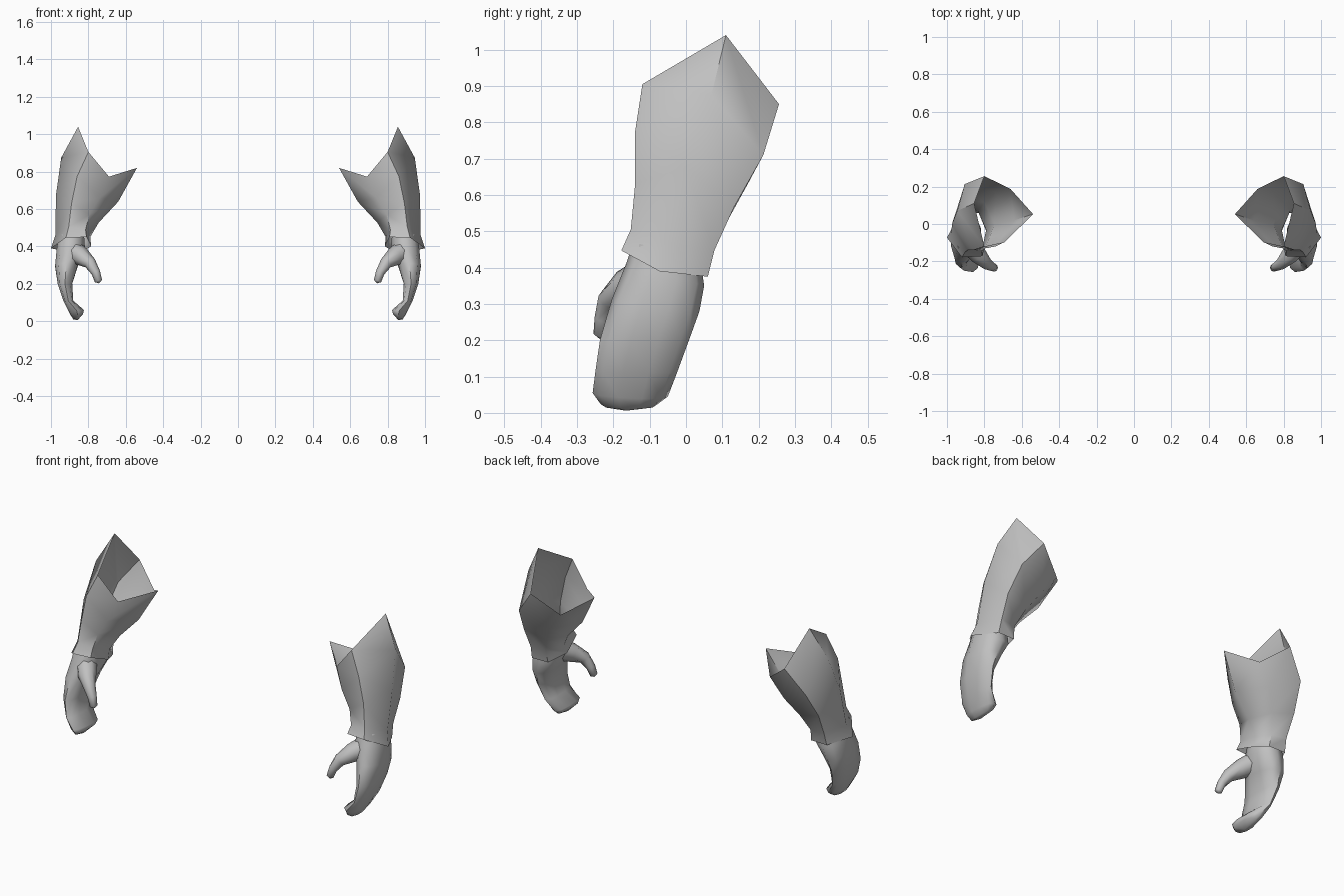
import bpy, bmesh, math
from mathutils import Vector

if "Cube" in bpy.data.objects:
    bpy.data.objects.remove(bpy.data.objects["Cube"])

grey = bpy.data.materials.new("light_grey")
grey.diffuse_color = (0.53, 0.53, 0.53, 1)
grey.use_nodes = True
grey.node_tree.nodes["Principled BSDF"].inputs["Base Color"].default_value = grey.diffuse_color


def loft(name, rings, cap_start=None, cap_end=None):
    """Skin a list of equal-sized rings, fan the ends to a point, mirror across x."""
    bm = bmesh.new()
    loops = [[bm.verts.new(p) for p in ring] for ring in rings]
    n = len(loops[0])
    for a, b in zip(loops, loops[1:]):
        for i in range(n):
            j = (i + 1) % n
            bm.faces.new((a[i], a[j], b[j], b[i]))
    for loop, tip in ((loops[0], cap_start), (loops[-1], cap_end)):
        if tip:
            v = bm.verts.new(tip)
            for i in range(n):
                bm.faces.new((loop[i], loop[(i + 1) % n], v))
    bmesh.ops.recalc_face_normals(bm, faces=bm.faces)
    # an open tube must still face away from its own axis
    f = bm.faces[0] if not cap_end else None
    if f:
        mid = sum((v.co for v in loops[0] + loops[1]), Vector()) / (2 * n)
        if f.normal.dot(f.calc_center_median() - mid) < 0:
            bmesh.ops.reverse_faces(bm, faces=bm.faces)
    me = bpy.data.meshes.new(name)
    bm.to_mesh(me)
    bm.free()
    ob = bpy.data.objects.new(name, me)
    bpy.context.collection.objects.link(ob)
    me.materials.append(grey)
    # centre the pair with a mirrored twin
    m = ob.modifiers.new("pair", 'MIRROR')
    m.use_mirror_merge = False
    bpy.ops.object.select_all(action='DESELECT')
    ob.select_set(True)
    bpy.context.view_layer.objects.active = ob
    bpy.ops.object.shade_smooth_by_angle(angle=math.radians(60))
    return ob


# Sleeve: six-sided open tube with a jagged rim and flared cuff
# corner order: front, outer, back outer, back inner, inner, front inner
loft("sleeve", [
    [(.80, -.12, .905), (.855, .11, 1.04), (.80, .256, .85),
     (.66, .187, .74), (.54, .053, .82), (.69, -.096, .773)],
    [(.86, -.14, .775), (.945, .07, .875), (.905, .213, .71),
     (.74, .17, .63), (.64, .02, .64), (.74, -.12, .66)],
    [(.89, -.14, .63), (.973, .0, .677), (.93, .133, .568),
     (.80, .115, .53), (.745, .0, .527), (.795, -.13, .57)],
    [(.905, -.152, .505), (.977, -.05, .46), (.925, .078, .447),
     (.835, .07, .44), (.79, -.03, .45), (.815, -.145, .49)],
    [(.92, -.178, .447), (1.0, -.073, .39), (.93, .06, .375),
     (.83, .058, .375), (.785, -.05, .40), (.81, -.172, .45)],
])


# Mitten hand: flattened rings, each (x inner, x outer, y front, z front, y back, z back)
def palm_ring(xi, xo, yf, zf, yb, zb, lift=0.0):
    ring = []
    for k in range(10):
        a = math.tau * k / 10
        s, c = math.sin(a), math.cos(a)
        s = math.copysign(abs(s) ** 0.75, s)
        t = (1 - c) / 2
        ring.append(((xi + xo) / 2 + (xo - xi) / 2 * s,
                     yf + (yb - yf) * t,
                     zf + (zb - zf) * t - lift * s))
    return ring


loft("hand", [
    palm_ring(.82, .962, -.145, .47, .04, .42),
    palm_ring(.815, .972, -.165, .41, .05, .35),
    palm_ring(.855, .98, -.205, .31, .037, .28),
    palm_ring(.885, .966, -.237, .20, .01, .205),
    palm_ring(.88, .935, -.25, .11, -.025, .11),
    palm_ring(.823, .90, -.257, .055, -.05, .045, .01),
    palm_ring(.828, .882, -.235, .024, -.078, .024, .014),
], cap_start=(.89, -.05, .45), cap_end=(.858, -.165, .006))

# Thumb: tapering rings along a bent path, (centre, radius)
path = [((.885, -.10, .375), .06), ((.835, -.165, .345), .05),
        ((.79, -.212, .31), .033), ((.76, -.228, .26), .024),
        ((.746, -.235, .215), .02)]
pts = [Vector(p) for p, r in path]
rings = []
for i, (p, r) in enumerate(path):
    d = (pts[min(i + 1, len(pts) - 1)] - pts[max(i - 1, 0)]).normalized()
    u = d.cross(Vector((0, 1, 0))).normalized()
    w = d.cross(u)
    rings.append([pts[i] + r * (u * math.cos(math.tau * k / 8) + w * math.sin(math.tau * k / 8))
                  for k in range(8)])
loft("thumb", rings, cap_start=pts[0], cap_end=pts[-1] + Vector((-.002, -.002, -.012)))
